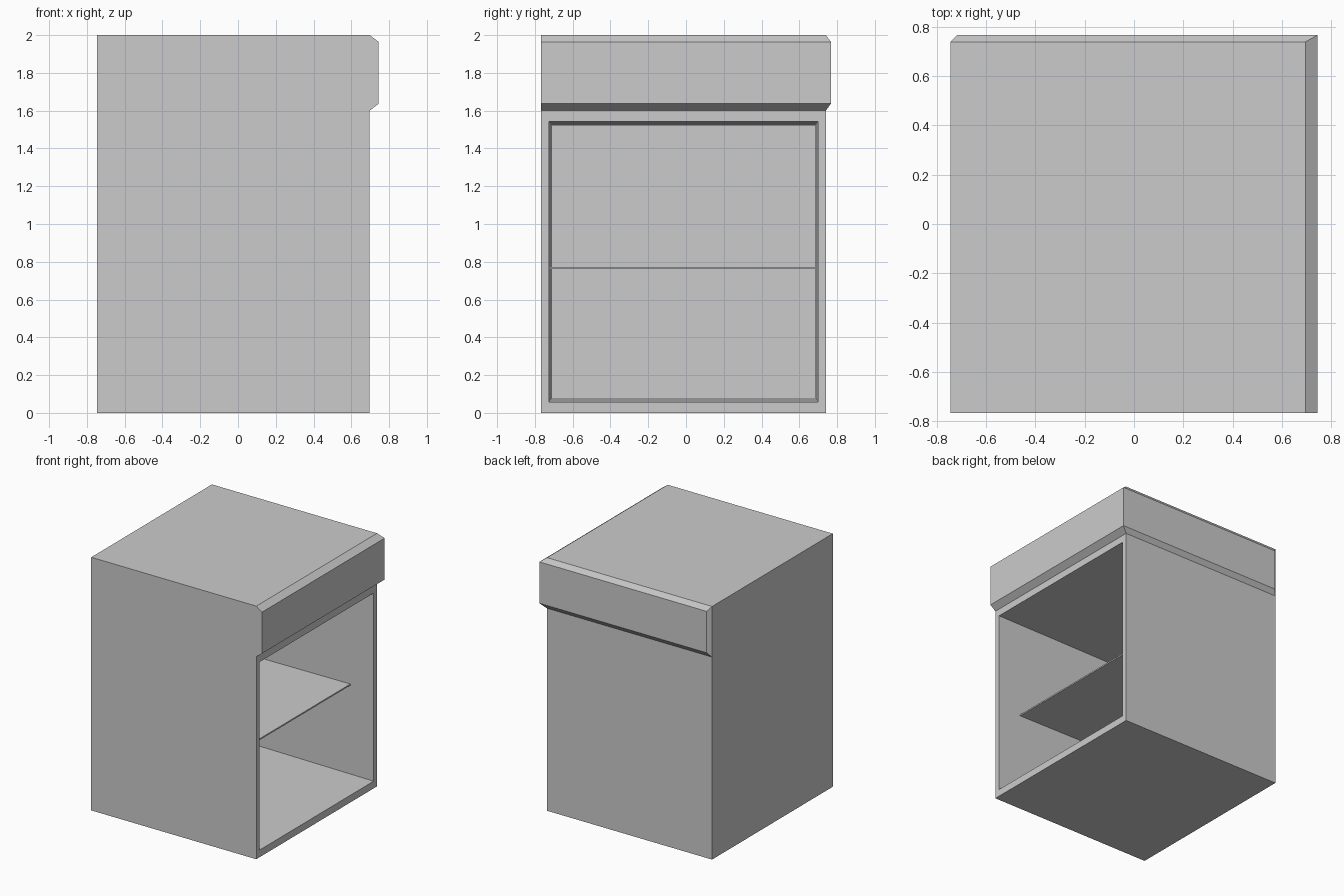
import bpy
import bmesh

# Remove the default cube
old = bpy.data.objects.get("Cube")
if old:
    bpy.data.objects.remove(old, do_unlink=True)

# One grey paint for everything
grey = bpy.data.materials.new("light_grey")
grey.use_nodes = True
colour = (0.6, 0.6, 0.6, 1)
grey.diffuse_color = colour
grey.node_tree.nodes["Principled BSDF"].inputs["Base Color"].default_value = colour


def finish(name, bm):
    bmesh.ops.recalc_face_normals(bm, faces=bm.faces)
    mesh = bpy.data.meshes.new(name)
    bm.to_mesh(mesh)
    bm.free()
    mesh.materials.append(grey)
    obj = bpy.data.objects.new(name, mesh)
    bpy.context.collection.objects.link(obj)
    return obj


def place_rectangle(face, x, y_range, z_range):
    """Move a quad's corners onto a rectangle at the given x."""
    mid = face.calc_center_median()
    for v in face.verts:
        v.co = (x, y_range[v.co.y > mid.y], z_range[v.co.z > mid.z])


# Cabinet outline: plain column, and the lip overhanging the +x and +y sides
left, right, front, back = -0.746, 0.697, -0.767, 0.74
column = [(left, front), (right, front), (right, back), (left, back), (left, back)]
lip = [(left, front), (0.745, front), (0.745, 0.767), (-0.718, 0.767), (left, back)]
levels = [(0, column), (1.6, column), (1.637, lip), (1.964, lip), (2, column)]

# Stack the outlines into a closed shell
bm = bmesh.new()
rings = [[bm.verts.new((x, y, z)) for x, y in outline] for z, outline in levels]
for low, high in zip(rings, rings[1:]):
    for i in range(len(low)):
        j = (i + 1) % len(low)
        bm.faces.new((low[i], low[j], high[j], high[i]))
bm.faces.new(rings[0])
bm.faces.new(rings[-1])
bmesh.ops.remove_doubles(bm, verts=bm.verts, dist=0.001)
bmesh.ops.recalc_face_normals(bm, faces=bm.faces)

# Open compartment, narrowing slightly toward its back wall
side = max((f for f in bm.faces if f.calc_center_median().z < 1), key=lambda f: f.normal.x)
bmesh.ops.inset_region(bm, faces=[side], thickness=0.04)
place_rectangle(side, right, (-0.725, 0.698), (0.057, 1.543))
pocket = bmesh.ops.extrude_discrete_faces(bm, faces=[side])["faces"][0]
place_rectangle(pocket, -0.7, (-0.709, 0.683), (0.08, 1.521))
finish("cabinet_body", bm)

# Thin inner shelf, set back from the opening
bm = bmesh.new()
bmesh.ops.create_cube(bm, size=1)
for v in bm.verts:
    v.co = (0.495 if v.co.x > 0 else -0.7,
            0.696 if v.co.y > 0 else -0.722,
            0.772 if v.co.z > 0 else 0.761)
finish("inner_shelf", bm)
